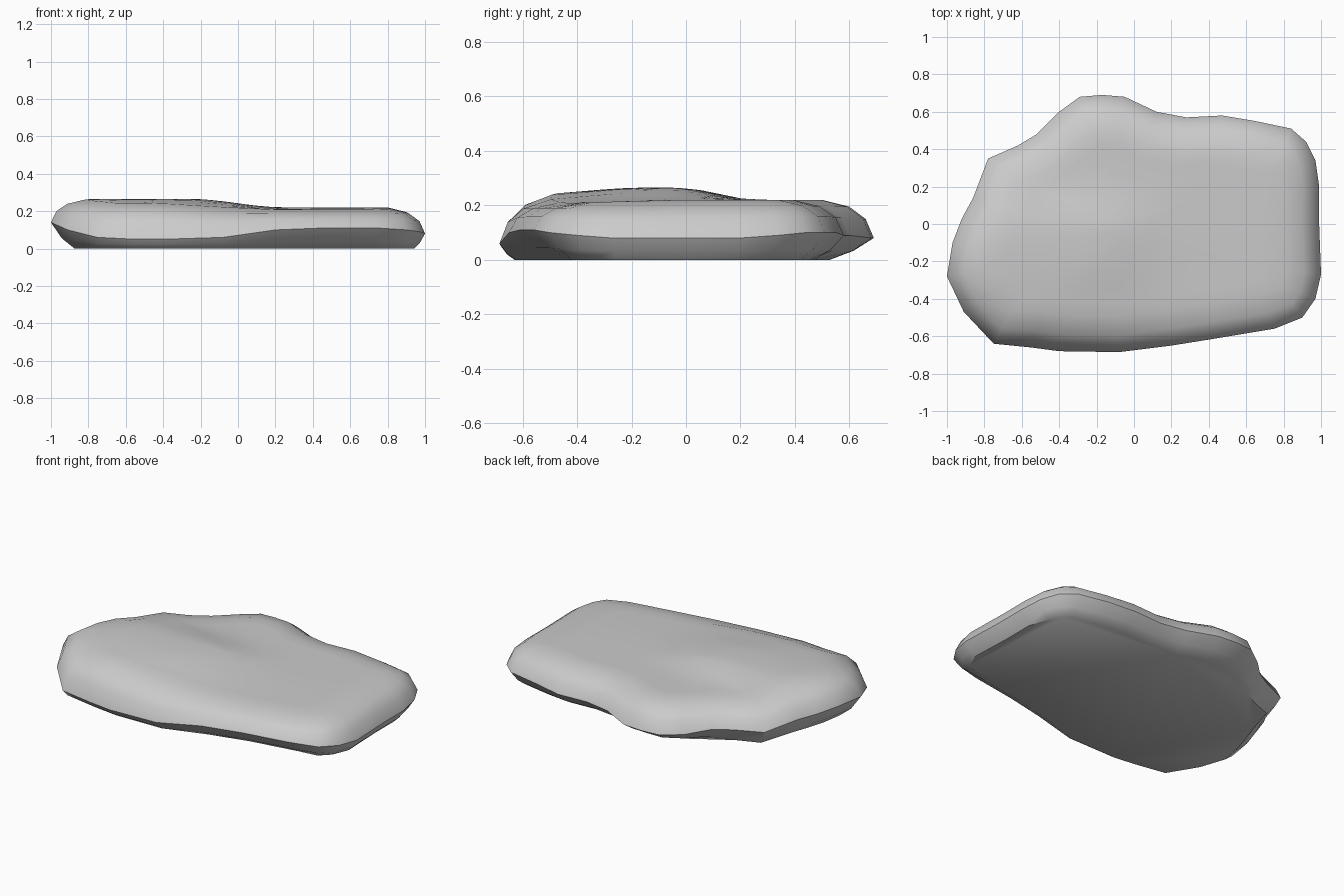
import bpy, bmesh, math
from mathutils import Vector

if "Cube" in bpy.data.objects:
    bpy.data.objects.remove(bpy.data.objects["Cube"])

# Outline seen from above: x, y, height of widest point, inset of the underside
OUTLINE = [
    (0.99, 0, .08, .06), (0.99, .2, .08, .06), (.97, .34, .09, .08), (.92, .44, .10, .09),
    (.84, .51, .10, .10), (.65, .55, .10, .10), (.47, .58, .09, .11), (.28, .57, .09, .11),
    (.12, .60, .09, .13), (-.05, .68, .08, .16), (-.17, .69, .08, .17), (-.29, .68, .08, .16),
    (-.40, .60, .08, .12), (-.52, .48, .10, .08), (-.62, .42, .10, .08), (-.78, .35, .10, .08),
    (-.86, .14, .12, .09), (-.92, .03, .13, .11), (-.97, -.1, .14, .12), (-1.0, -.28, .14, .13),
    (-.91, -.47, .10, .11), (-.75, -.64, .06, .07), (-.55, -.66, .05, .05), (-.4, -.68, .05, .05),
    (-.08, -.685, .06, .06), (.2, -.65, .10, .11), (.45, -.61, .11, .13), (.75, -.56, .11, .13),
    (.9, -.5, .10, .10), (.97, -.4, .09, .08), (1.0, -.27, .08, .06)]


def smooth(a, b, v):
    t = min(1, max(0, (v - a) / (b - a)))
    return t * t * (3 - 2 * t)


def top_height(x, y):
    # Flat top with a low ridge along the left half
    ridge = smooth(.25, -.25, x) * smooth(.24, -.06, y) * smooth(-.62, -.15, y)
    left_rise = .018 * smooth(-.1, -.5, x) * smooth(.25, .0, y)
    dip = .012 * smooth(.0, .5, -y) * smooth(-.3, .3, x)
    return min(.265, .22 + .045 * ridge + left_rise * (1 - ridge) - dip)


pts = [Vector(p[:2]) for p in OUTLINE]
n = len(pts)
inward = []
for i in range(n):
    t = pts[(i + 1) % n] - pts[i - 1]
    normal = Vector((-t.y, t.x)).normalized()
    radial = (Vector((pts[i].x * .5, -.03)) - pts[i]).normalized()
    inward.append((normal * .75 + radial * .25).normalized())

bm = bmesh.new()


def ring(position):
    return [bm.verts.new(position(i)) for i in range(n)]


def side(offset, rise):
    # One ring above the widest line
    def position(i):
        p = pts[i] + inward[i] * offset
        w = OUTLINE[i][2]
        return p.x, p.y, w + (top_height(p.x, p.y) - w) * rise
    return position


def inner(scale):
    # One ring across the top surface
    def position(i):
        p = (pts[i] + inward[i] * .19) * scale
        return p.x, p.y, top_height(p.x, p.y)
    return position


def under(share, drop):
    # One ring of the undercut foot
    def position(i):
        p = pts[i] + inward[i] * OUTLINE[i][3] * share
        return p.x, p.y, OUTLINE[i][2] * drop
    return position


# Stack of rings from the flat underside to the top
rings = [ring(under(1, 0)), ring(under(.45, .4)), ring(side(0, 0)),
         ring(side(.03, .5)), ring(side(.09, .82)), ring(side(.19, 1))]
rings += [ring(inner(s)) for s in (.85, .7, .55, .4, .25, .12)]
for a, b in zip(rings, rings[1:]):
    for i in range(n):
        j = (i + 1) % n
        bm.faces.new((a[i], a[j], b[j], b[i]))
bm.faces.new(rings[0][::-1])
centre = bm.verts.new((0, 0, top_height(0, 0)))
for i in range(n):
    bm.faces.new((rings[-1][i], rings[-1][(i + 1) % n], centre))
bmesh.ops.recalc_face_normals(bm, faces=bm.faces)

mesh = bpy.data.meshes.new("flat_rock")
bm.to_mesh(mesh)
bm.free()
rock = bpy.data.objects.new("flat_rock", mesh)
bpy.context.collection.objects.link(rock)
bpy.context.view_layer.objects.active = rock
rock.select_set(True)
bpy.ops.object.shade_smooth_by_angle(angle=math.radians(40))
